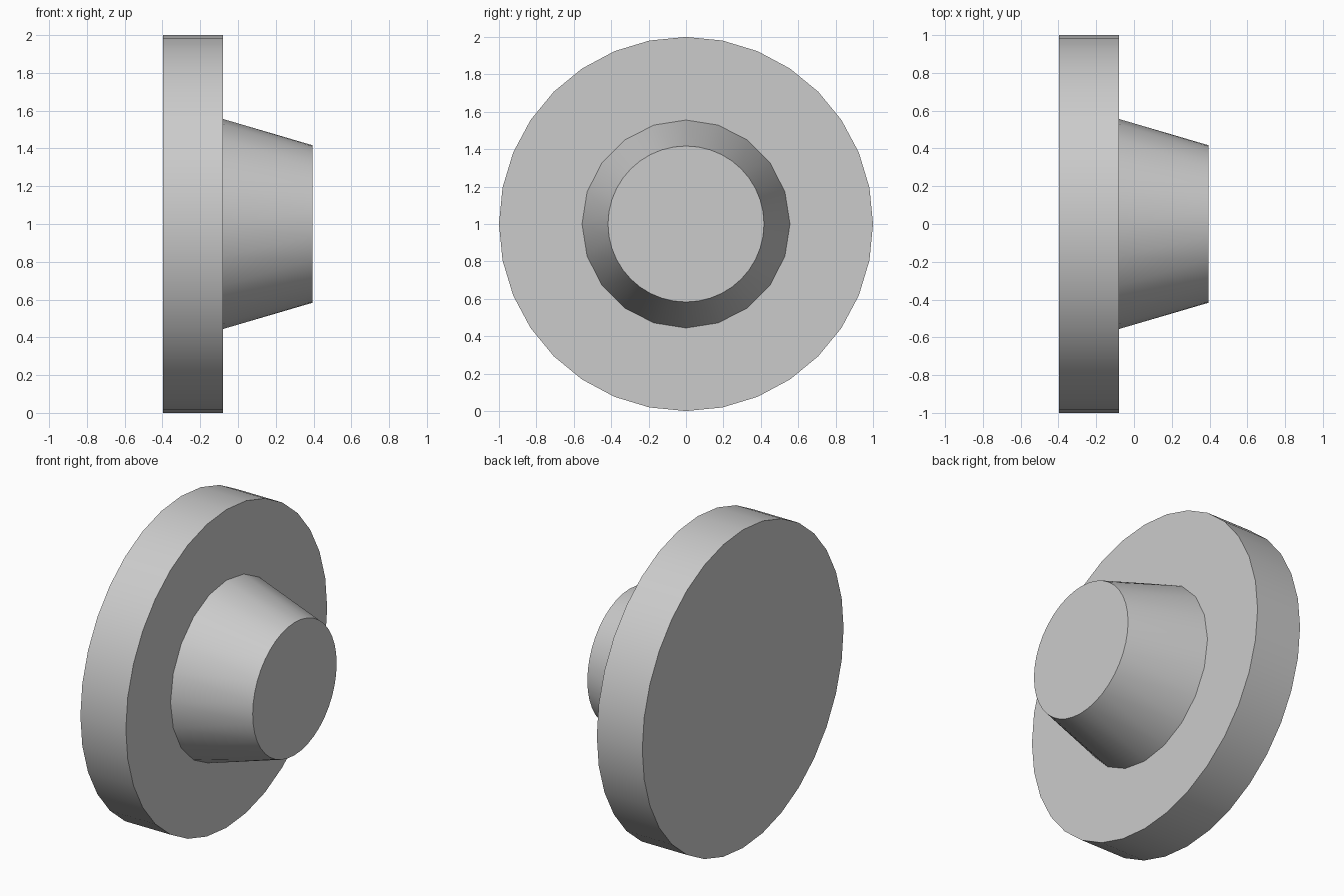
import bpy, bmesh, math

if "Cube" in bpy.data.objects:
    bpy.data.objects.remove(bpy.data.objects["Cube"])

AXIS_Z = 1.0


def ring(bm, x, radius, sides):
    # Circle of vertices around the x axis
    return [bm.verts.new((x,
                          radius * math.sin(2 * math.pi * i / sides),
                          AXIS_Z + radius * math.cos(2 * math.pi * i / sides)))
            for i in range(sides)]


def round_part(name, start, end):
    # Capped part between two rings; the end ring may have twice the sides
    bm = bmesh.new()
    a, b = ring(bm, *start), ring(bm, *end)
    n, m = len(a), len(b)
    for i in range(n):
        j = (i + 1) % n
        if m == n:
            bm.faces.new((a[i], a[j], b[j], b[i]))
        else:
            mid = b[2 * i + 1]
            bm.faces.new((a[i], mid, b[2 * i]))
            bm.faces.new((a[i], a[j], mid))
            bm.faces.new((a[j], b[(2 * i + 2) % m], mid))
    bm.faces.new(a)
    bm.faces.new(b)
    bmesh.ops.recalc_face_normals(bm, faces=bm.faces[:])
    mesh = bpy.data.meshes.new(name)
    bm.to_mesh(mesh)
    bm.free()
    obj = bpy.data.objects.new(name, mesh)
    bpy.context.collection.objects.link(obj)
    bpy.ops.object.select_all(action='DESELECT')
    obj.select_set(True)
    bpy.context.view_layer.objects.active = obj
    bpy.ops.object.shade_smooth_by_angle(angle=math.radians(40))
    return obj


# Wide flange disc
round_part("flange_disc", (-0.396, 1.0, 32), (-0.08, 1.0, 32))

# Tapered hub seated on the disc
round_part("tapered_hub", (-0.08, 0.556, 20), (0.394, 0.417, 40))
